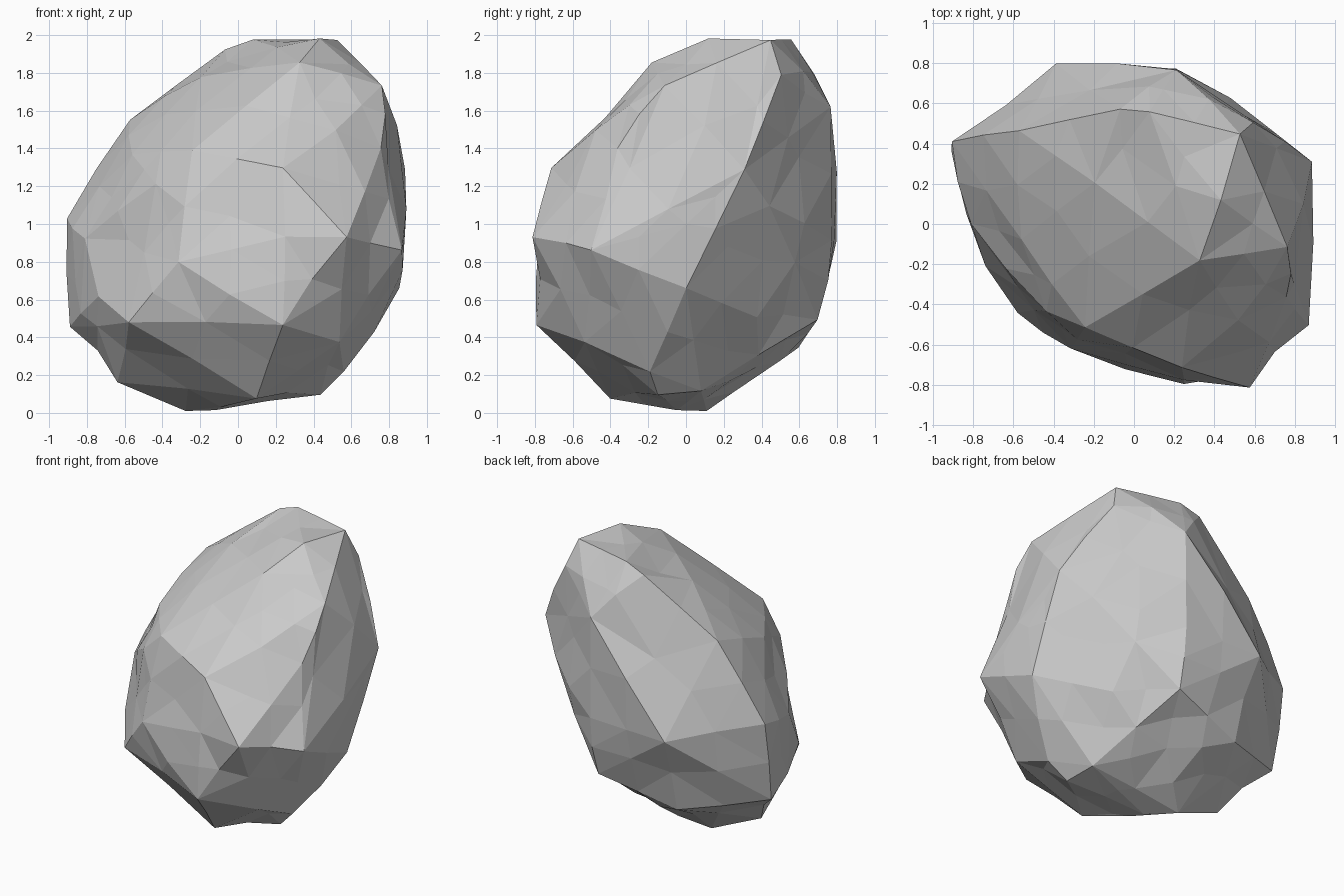
import bpy, bmesh, random
from mathutils import Vector

if "Cube" in bpy.data.objects:
    bpy.data.objects.remove(bpy.data.objects["Cube"])

random.seed(4)

# Key corners of the boulder, in bands from the base to the crown
corners = [
    # base
    (-.28, .11, 0), (-.12, -.05, .01), (.1, -.41, .06), (.44, -.15, .09), (-.64, .07, .16),
    (.42, .08, .1), (.05, .4, .21), (.58, -.2, .19),
    # lower band
    (-.6, -.46, .46), (.24, -.8, .46), (.55, -.55, .36), (-.9, .32, .45), (-.35, .6, .34),
    (.2, .7, .49), (.5, .38, .5), (.74, -.05, .49), (-.77, -.22, .6),
    # waist
    (-.33, -.65, .79), (.26, -.81, .93), (.58, -.82, .93), (.88, -.51, .86), (.88, .0, .65),
    (.92, .0, 1.0), (.75, .46, 1.1), (.22, .81, .91), (-.39, .8, .91), (-.93, .42, 1.03),
    (-.84, .0, .92),
    # shoulder
    (-.45, -.45, 1.22), (.24, -.72, 1.3), (-.25, -.53, 1.4), (.52, -.48, 1.5), (.79, -.38, 1.42),
    (.92, .32, 1.3), (-.58, -.08, 1.38), (-.58, .47, 1.56), (.22, .8, 1.65), (-.83, .38, 1.16),
    # crown
    (.79, -.12, 1.76), (.34, -.19, 1.89), (-.2, .21, 1.8), (-.07, .58, 1.94), (.08, .57, 2.0),
    (.44, .12, 2.0), (.53, .45, 1.98), (.6, .51, 1.8),
]

bm = bmesh.new()
for c in corners:
    bm.verts.new(c)
hull = bmesh.ops.convex_hull(bm, input=bm.verts)
loose = [v for v in bm.verts if not v.link_faces]
bmesh.ops.delete(bm, geom=loose, context='VERTS')

# Break the long spans into smaller chipped facets
kept = set(bm.verts)
long_edges = [e for e in bm.edges if e.calc_length() > .42]
bmesh.ops.subdivide_edges(bm, edges=long_edges, cuts=1)
bmesh.ops.triangulate(bm, faces=bm.faces)
bm.normal_update()
centre = Vector((0, .05, 1))
for v in bm.verts:
    if v not in kept:
        v.co += (centre - v.co).normalized() * random.uniform(.0, .045)

# Hollow in the back right flank
hollow = Vector((.45, .66, 1.45))
for v in bm.verts:
    d = (v.co - hollow).length
    if v not in kept and d < .35:
        v.co += (centre - v.co).normalized() * .06 * (1 - d / .35)

bmesh.ops.recalc_face_normals(bm, faces=bm.faces)
mesh = bpy.data.meshes.new("boulder")
bm.to_mesh(mesh)
bm.free()
boulder = bpy.data.objects.new("boulder", mesh)
bpy.context.collection.objects.link(boulder)
